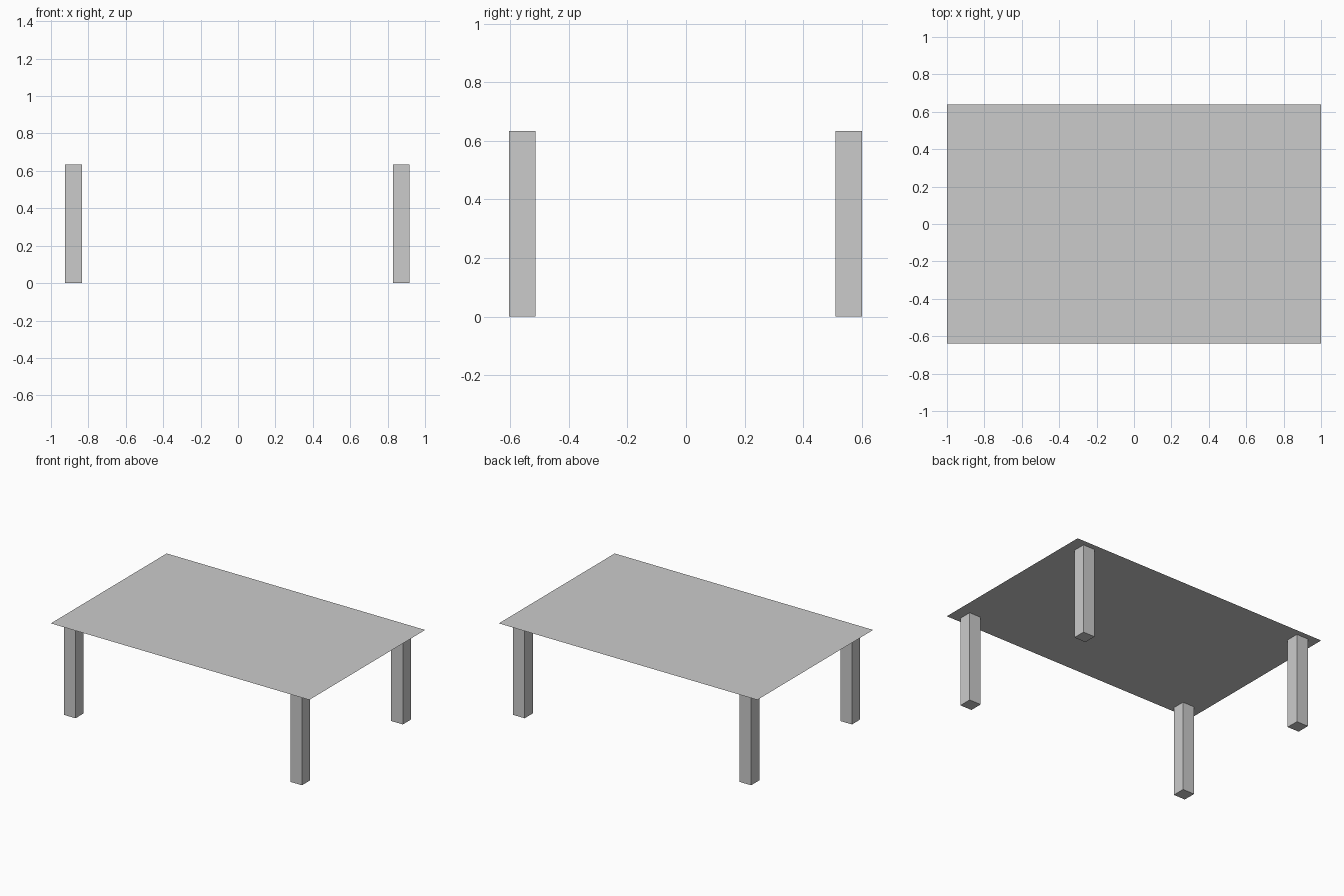
import bpy, bmesh
from mathutils import Matrix

if "Cube" in bpy.data.objects:
    bpy.data.objects.remove(bpy.data.objects["Cube"])

HEIGHT = 0.633   # leg length and tabletop level
LEG = 0.09       # square leg width


def add_object(name, bm):
    mesh = bpy.data.meshes.new(name)
    bm.to_mesh(mesh)
    bm.free()
    obj = bpy.data.objects.new(name, mesh)
    bpy.context.collection.objects.link(obj)
    return obj


# Tabletop: a single thin sheet
bm = bmesh.new()
bmesh.ops.create_grid(bm, x_segments=1, y_segments=1, size=1.0,
                      matrix=Matrix.Diagonal((1.0, 0.64, 1.0, 1.0)))
top = add_object("tabletop", bm)
top.location.z = HEIGHT


# Legs: square posts, open where they meet the tabletop
def leg(name, x, y):
    bm = bmesh.new()
    bmesh.ops.create_cube(bm, size=1.0,
                          matrix=Matrix.Diagonal((LEG, LEG, HEIGHT, 1.0)))
    cap = [f for f in bm.faces if f.normal.z > 0.5]
    bmesh.ops.delete(bm, geom=cap, context='FACES_ONLY')
    add_object(name, bm).location = (x, y, HEIGHT / 2)


for side_x, x in (("left", -0.879), ("right", 0.873)):
    for side_y, y in (("front", -0.559), ("back", 0.555)):
        leg(f"{side_y}_{side_x}_leg", x, y)
